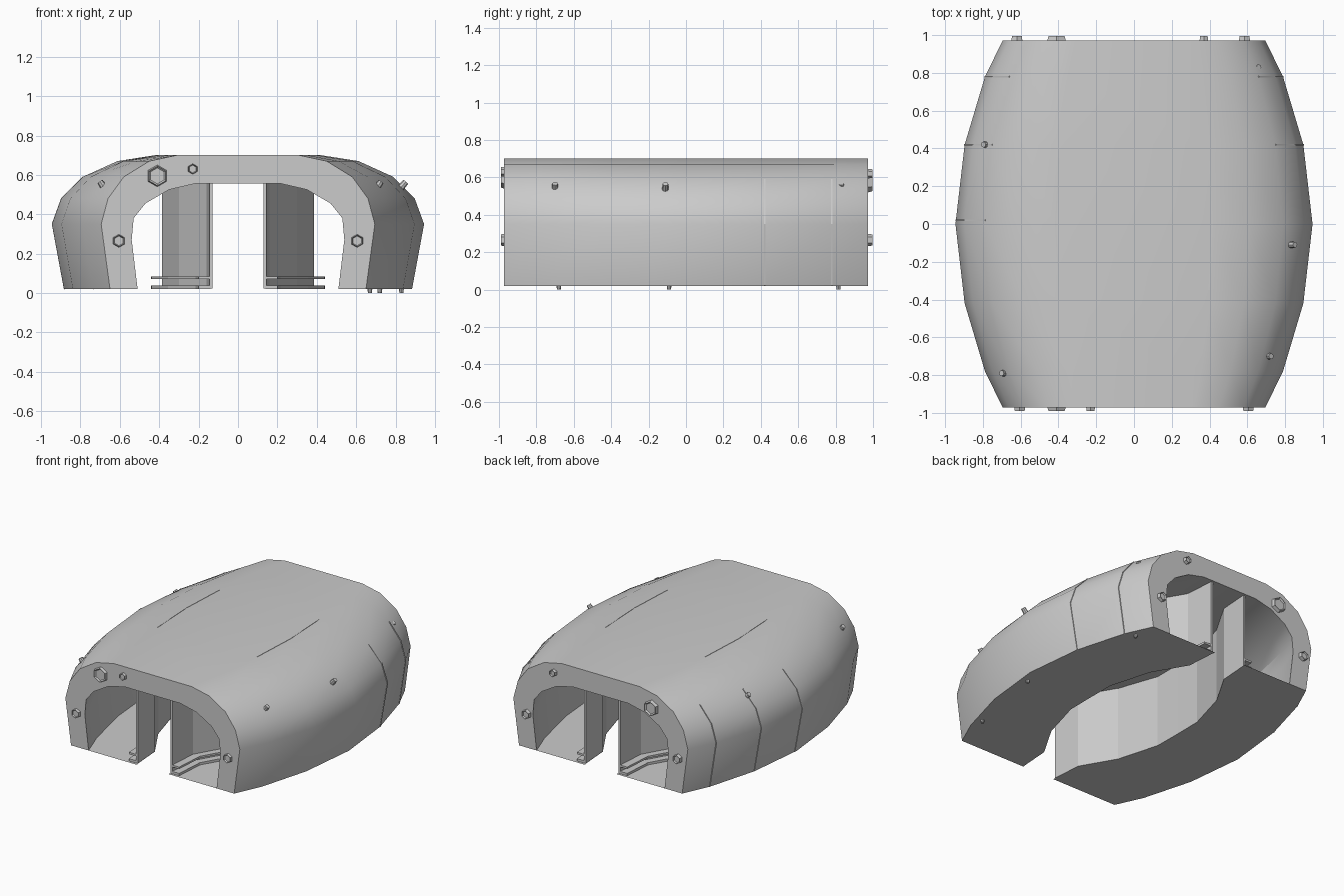
import bpy, bmesh, math
from mathutils import Vector

if "Cube" in bpy.data.objects:
    bpy.data.objects.remove(bpy.data.objects["Cube"])

# Plan bulge: (y, width factor), symmetric front to back
BULGE = [(0, 1.36), (0.42, 1.29), (0.78, 1.135), (0.972, 1.0)]
# Plan of the central passage wall: (y, x)
LENS = [(0, 0.372), (0.2, 0.37), (0.5, 0.285), (0.74, 0.145), (0.955, 0.13), (0.972, 0.125)]
# Right half cross-sections at the ends, foot to crown
OUTER = [(0.65, 0.02), (0.695, 0.35), (0.66, 0.48), (0.58, 0.59), (0.45, 0.67), (0.31, 0.70)]
INNER = [(0.51, 0.02), (0.54, 0.27), (0.53, 0.38), (0.47, 0.455), (0.35, 0.525), (0.22, 0.555)]


def lerp(table, v):
    v = abs(v)
    for (a, p), (b, q) in zip(table, table[1:]):
        if v <= b:
            return p + (q - p) * (v - a) / (b - a)
    return table[-1][1]


def both(table):
    return [-y for y, _ in reversed(table)] + [y for y, _ in table[1:]]


def make(name, verts, faces, smooth=None, recalc=True):
    me = bpy.data.meshes.new(name)
    me.from_pydata(verts, [], faces)
    if recalc:
        bm = bmesh.new()
        bm.from_mesh(me)
        bmesh.ops.recalc_face_normals(bm, faces=bm.faces)
        bm.to_mesh(me)
        bm.free()
    ob = bpy.data.objects.new(name, me)
    bpy.context.collection.objects.link(ob)
    if smooth:
        bpy.ops.object.select_all(action='DESELECT')
        ob.select_set(True)
        bpy.context.view_layer.objects.active = ob
        bpy.ops.object.shade_smooth_by_angle(angle=math.radians(smooth))
    return ob


def sweep(name, rings, closed=True, smooth=None):
    """Join equal rings of points and cap both ends."""
    n = len(rings[0])
    verts = [p for r in rings for p in r]
    faces = [(k * n + i, k * n + (i + 1) % n, (k + 1) * n + (i + 1) % n, (k + 1) * n + i)
             for k in range(len(rings) - 1) for i in range(n)]
    if closed:
        faces += [tuple(range(n)), tuple(range(len(verts) - n, len(verts)))]
    return make(name, verts, faces, smooth)


def arch(half):
    return half + [(-x, z) for x, z in reversed(half)]


# Vaulted shell: closed ring section with bulging width, quad end faces
ys = both(BULGE)
out, inn = arch(OUTER), arch(INNER)
m = len(out)
rings = [[(x * lerp(BULGE, y), y, z) for x, z in out + inn[::-1]] for y in ys]
n = 2 * m
verts = [p for r in rings for p in r]
faces = [(k * n + i, k * n + (i + 1) % n, (k + 1) * n + (i + 1) % n, (k + 1) * n + i)
         for k in range(len(ys) - 1) for i in range(n) if i not in (m - 1, n - 1)]
for base in (0, (len(ys) - 1) * n):
    faces += [(base + i, base + i + 1, base + n - 2 - i, base + n - 1 - i) for i in range(m - 1)]
make("vault_shell", verts, faces, 35)

# Crescent floors, passage walls and base ridges on both sides
fy = sorted(set(both(BULGE) + both(LENS)))
wy = [y for y in both(LENS) if abs(y) < 0.96]
for side, s in (("left", -1), ("right", 1)):
    fv = [(s * x, y, 0.02) for y in fy for x in (lerp(LENS, y), 0.65 * lerp(BULGE, y))]
    ff = [(2 * i, 2 * i + 2, 2 * i + 3, 2 * i + 1)[::s] for i in range(len(fy) - 1)]
    make("floor_" + side, fv, ff, recalc=False)

    def strip(name, a, b, z0, z1):
        sweep(name + side, [[(s * (lerp(LENS, y) + u), y, z)
                             for u, z in ((a, z0), (b, z0), (b, z1), (a, z1))] for y in wy])
    strip("passage_wall_", 0, 0.015, 0.022, 0.557)
    strip("base_ridge_low_", 0.01, 0.07, 0.021, 0.038)
    strip("base_ridge_high_", 0.01, 0.07, 0.07, 0.084)


def stud(name, loc, direction, r, depth, sides=6):
    bm = bmesh.new()
    bmesh.ops.create_cone(bm, cap_ends=True, segments=sides, radius1=r, radius2=r * 0.85, depth=depth)
    top = max(bm.faces, key=lambda f: f.calc_center_median().z)
    if r > 0.025:
        bmesh.ops.inset_region(bm, faces=[top], thickness=r * 0.15)
        bmesh.ops.translate(bm, verts=top.verts, vec=(0, 0, -depth * 0.3))
    me = bpy.data.meshes.new(name)
    bm.to_mesh(me)
    bm.free()
    ob = bpy.data.objects.new(name, me)
    bpy.context.collection.objects.link(ob)
    ob.location = loc
    ob.rotation_euler = Vector(direction).to_track_quat('Z', 'Y').to_euler()


# Hex bolts on the end faces
for x, z, r in ((-0.605, 0.265, 0.035), (0.605, 0.265, 0.035), (-0.41, 0.595, 0.058), (-0.23, 0.63, 0.028)):
    stud("front_bolt", (x, -0.977, z), (0, -1, 0), r, 0.026)
for x, z, r in ((-0.62, 0.265, 0.035), (0.585, 0.265, 0.035), (-0.41, 0.575, 0.058), (0.37, 0.62, 0.027)):
    stud("back_bolt", (x, 0.98, z), (0, 1, 0), r, 0.032)

# Small studs on the shoulders and feet under the right floor
for x, y in ((-0.785, 0.42), (-0.69, -0.79), (0.84, -0.11), (0.715, -0.70), (0.65, 0.83)):
    stud("shoulder_stud", (x, y, 0.55), (0.6 * x, 0, 0.6), 0.018, 0.04, 8)
for x, y in ((0.72, -0.68), (0.83, -0.09), (0.67, 0.815)):
    stud("foot_stud", (x, y, 0.01), (0, 0, -1), 0.012, 0.02, 8)


# Raised seam lines across the flanks and along the roof
def seam(name, y, s, count):
    f = lerp(BULGE, y)
    pts = [(s * x * f, z) for x, z in OUTER[:count]]
    sweep(name, [[(x + s * e, y + d, z + e * 0.5) for e, d in
                  ((-0.004, -0.004), (-0.004, 0.004), (0.003, 0.004), (0.003, -0.004))] for x, z in pts])


for y in (0.02, 0.42, 0.78):
    seam("left_flank_seam", y, -1, 4)
for y in (0.42, 0.78):
    seam("right_flank_seam", y, 1, 4)
for s in (-1, 1):
    sweep("roof_seam", [[(s * (0.305 * lerp(BULGE, y) + d), y, z) for d, z in
                         ((-0.003, 0.695), (0.003, 0.695), (0.003, 0.702), (-0.003, 0.702))]
                        for y in (-0.35, 0, 0.35)])
